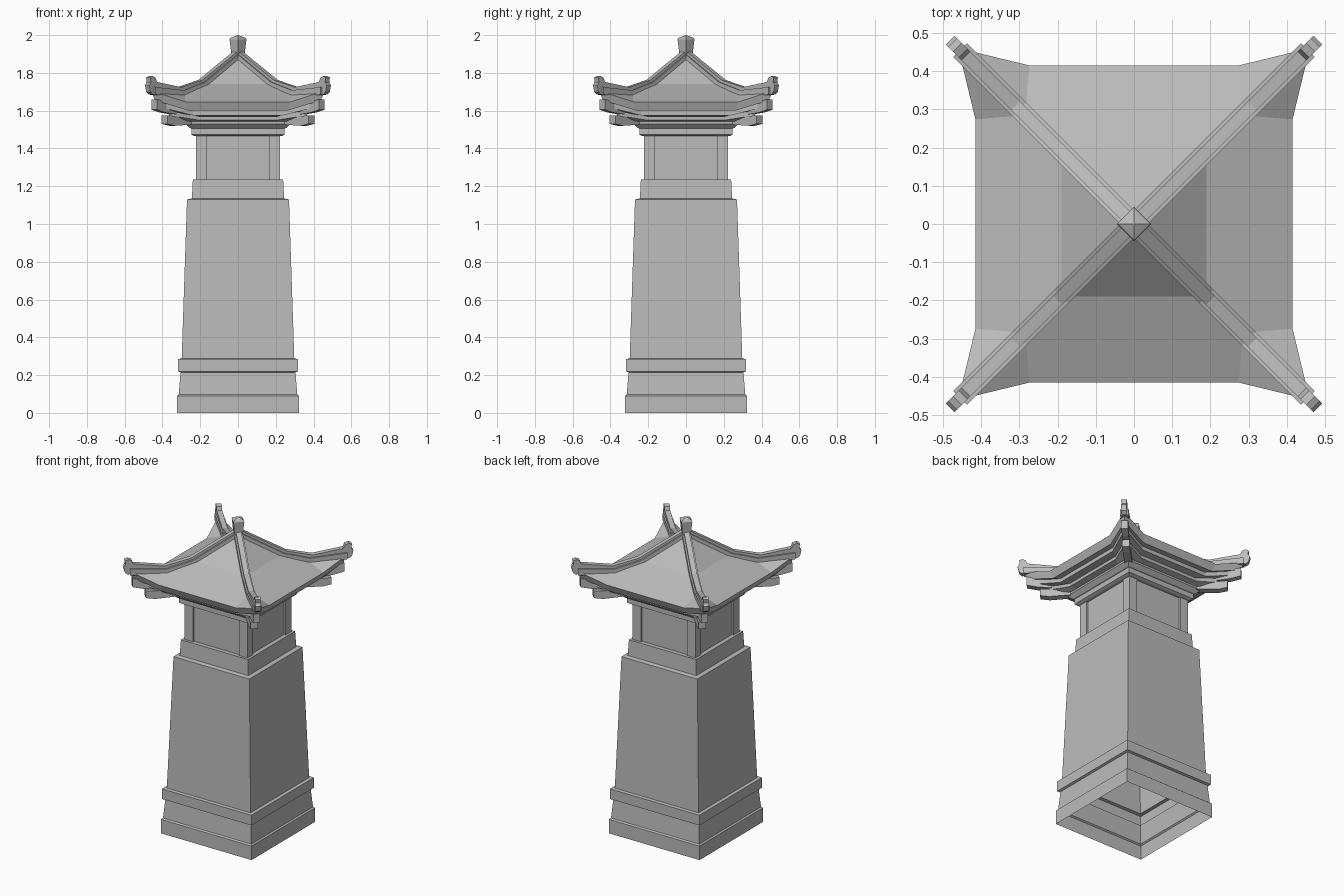
import bpy, bmesh, math
from mathutils import Matrix, Vector

if "Cube" in bpy.data.objects:
    bpy.data.objects.remove(bpy.data.objects["Cube"])

stone = bpy.data.materials.new("grey stone")
stone.use_nodes = True
stone.diffuse_color = (0.5, 0.5, 0.5, 1)
stone.node_tree.nodes["Principled BSDF"].inputs["Base Color"].default_value = (0.5, 0.5, 0.5, 1)


def finish(name, bm, normals=True):
    bmesh.ops.remove_doubles(bm, verts=bm.verts, dist=0.0001)
    if normals:
        bmesh.ops.recalc_face_normals(bm, faces=bm.faces)
    mesh = bpy.data.meshes.new(name)
    bm.to_mesh(mesh)
    bm.free()
    mesh.materials.append(stone)
    obj = bpy.data.objects.new(name, mesh)
    bpy.context.collection.objects.link(obj)
    return obj


def quarter(k):
    return Matrix.Rotation(k * math.pi / 2, 3, 'Z')


def square(half, z):
    return [quarter(k) @ Vector((half, half, z)) for k in range(4)]


def eave(half, z, corner, corner_z, flat=0.66):
    """Square outline whose corners sweep outward and upward."""
    pts = []
    for k in range(4):
        for p in ((half, half * flat, z), (corner, corner, corner_z), (half * flat, half, z)):
            pts.append(quarter(k) @ Vector(p))
    return pts


def loft(name, rings, bottom=False, top=False):
    bm = bmesh.new()
    rows = [[bm.verts.new(p) for p in ring] for ring in rings]
    n = len(rows[0])
    for a, b in zip(rows, rows[1:]):
        for i in range(n):
            j = (i + 1) % n
            bm.faces.new((a[i], a[j], b[j], b[i]))
    if bottom:
        bm.faces.new(rows[0][::-1])
    if top:
        bm.faces.new(rows[-1])
    return finish(name, bm, normals=False)


def squares(name, profile, **caps):
    return loft(name, [square(h, z) for h, z in profile], **caps)


def diagonal_slabs(name, outline, width):
    """Extrude a (distance, height) outline across each of the four diagonals."""
    bm = bmesh.new()
    for k in range(4):
        turn = quarter(k)
        sides = []
        for s in (-width / 2, width / 2):
            off = Vector((s, -s, 0)) * math.sqrt(0.5)
            sides.append([bm.verts.new(turn @ (Vector((d, d, z)) + off)) for d, z in outline])
        a, b = sides
        bm.faces.new(a)
        bm.faces.new(b[::-1])
        for i in range(len(a)):
            j = (i + 1) % len(a)
            bm.faces.new((a[i], b[i], b[j], a[j]))
    return finish(name, bm)


# Plinth and tapering shaft: one hollow shell, open underneath
squares("plinth_and_shaft", [
    (0.323, 0), (0.323, 0.09), (0.314, 0.097), (0.304, 0.215), (0.318, 0.22),
    (0.318, 0.285), (0.298, 0.288), (0.27, 1.13), (0.244, 1.135),
    (0.239, 1.235), (0.2, 1.235)], top=True)

# Upper chamber with corner posts
squares("chamber_wall", [(0.212, 1.235), (0.212, 1.47)])
bm = bmesh.new()
for k in range(4):
    bmesh.ops.create_cube(bm, size=1, matrix=quarter(k).to_4x4()
                          @ Matrix.Translation((0.194, 0.194, 1.35))
                          @ Matrix.Diagonal((0.058, 0.058, 0.235, 1)))
finish("corner_posts", bm)

# Stepped cornice
squares("cornice", [
    (0.23, 1.465), (0.247, 1.473), (0.247, 1.505), (0.255, 1.508),
    (0.278, 1.53), (0.278, 1.55)], bottom=True, top=True)

# Upswept eave courses
loft("lower_eave_course", [
    eave(0.27, 1.54, 0.3, 1.545), eave(0.315, 1.55, 0.365, 1.575),
    eave(0.315, 1.57, 0.365, 1.605)], bottom=True, top=True)
loft("middle_eave_course", [
    eave(0.3, 1.57, 0.33, 1.59), eave(0.36, 1.575, 0.42, 1.62),
    eave(0.36, 1.6, 0.42, 1.65)], bottom=True, top=True)
loft("eave_fascia", [
    eave(0.34, 1.6, 0.37, 1.64), eave(0.395, 1.6, 0.44, 1.655),
    eave(0.415, 1.645, 0.46, 1.705)], bottom=True)

# Hip beams beneath the corners
diagonal_slabs("lower_hip_beam", [(0.2, 1.53), (0.35, 1.52), (0.388, 1.53),
                                  (0.388, 1.575), (0.2, 1.56)], 0.045)
diagonal_slabs("upper_hip_beam", [(0.25, 1.565), (0.4, 1.59), (0.443, 1.605),
                                  (0.443, 1.66), (0.25, 1.6)], 0.04)

# Roof skin
bm = bmesh.new()
for k in range(4):
    def v(x, y, z):
        return bm.verts.new(quarter(k) @ Vector((x, y, z)))
    m = 0.415 * 0.66
    bm.faces.new((v(0, 0, 1.9), v(0.19, 0.19, 1.74), v(-0.19, 0.19, 1.74)))
    bm.faces.new((v(-0.19, 0.19, 1.74), v(0.19, 0.19, 1.74), v(0.285, 0.285, 1.695),
                  v(m, 0.415, 1.645), v(-m, 0.415, 1.645), v(-0.285, 0.285, 1.695)))
    for s in (-1, 1):
        bm.faces.new((v(s * m, 0.415, 1.645), v(s * 0.285, 0.285, 1.695),
                      v(s * 0.46, 0.46, 1.705)))
finish("roof", bm)

# Hip ridges ending in curled tips
diagonal_slabs("ridge_base", [
    (0, 1.87), (0.19, 1.715), (0.3, 1.67), (0.455, 1.685),
    (0.455, 1.725), (0.3, 1.708), (0.19, 1.752), (0, 1.91)], 0.05)
diagonal_slabs("ridge_cap", [
    (0, 1.88), (0.19, 1.73), (0.3, 1.69), (0.45, 1.695), (0.462, 1.685),
    (0.475, 1.7), (0.481, 1.735), (0.472, 1.75), (0.475, 1.775), (0.462, 1.783),
    (0.447, 1.775), (0.44, 1.752), (0.31, 1.724), (0.2, 1.762), (0, 1.925)], 0.032)

# Finial set diagonally on the peak
loft("finial", [[quarter(k) @ Vector((r, 0, z)) for k in range(4)] for r, z in
                ((0.034, 1.89), (0.037, 1.915), (0.045, 1.978), (0.04, 1.985), (0.002, 2.0))],
     bottom=True, top=True)
